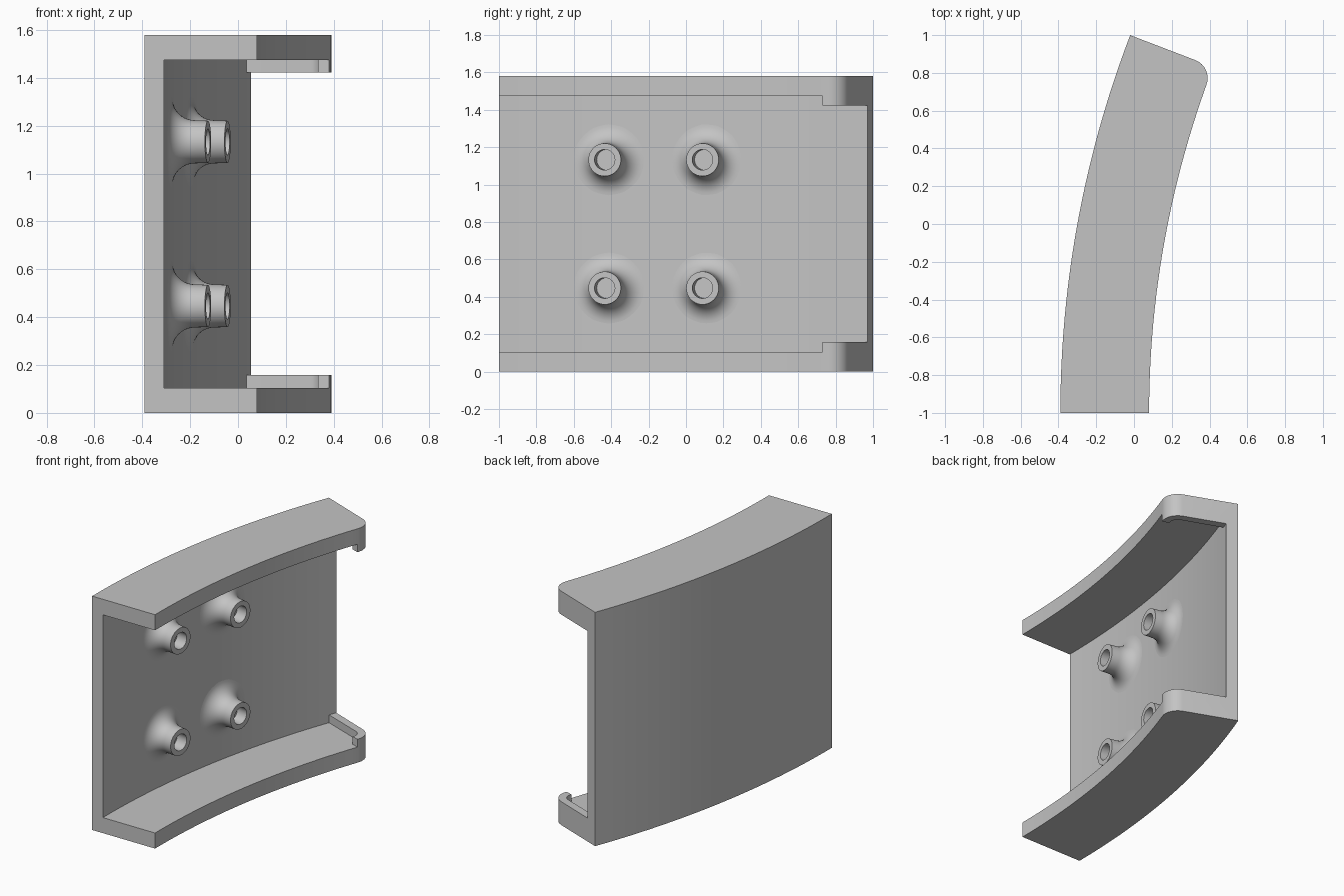
import bpy
import bmesh
import math
from mathutils import Vector

cube = bpy.data.objects.get("Cube")
if cube:
    bpy.data.objects.remove(cube, do_unlink=True)

# Shared dimensions: the panel follows an arc seen from above
R = 5.59                        # radius of the outer skin
CENTRE = Vector((R - 0.39, -1, 0))
SWEEP = math.radians(20.96)
HEIGHT, FLANGE = 1.58, 0.105
DEPTH, WALL = 0.47, 0.08
CORNER, LIP, LIP_H = 0.1, 0.05, 0.053
STEPS = 24

grey = bpy.data.materials.new("plain_grey")
grey.use_nodes = True
colour = (0.55, 0.55, 0.55, 1)
grey.diffuse_color = colour
grey.node_tree.nodes["Principled BSDF"].inputs["Base Color"].default_value = colour


def at(angle, depth):
    """Point on the arc, a given depth inside the outer skin."""
    r = R - depth
    return CENTRE + Vector((-r * math.cos(angle), r * math.sin(angle), 0))


def finish(name, bm):
    bmesh.ops.recalc_face_normals(bm, faces=bm.faces)
    mesh = bpy.data.meshes.new(name)
    bm.to_mesh(mesh)
    bm.free()
    mesh.materials.append(grey)
    obj = bpy.data.objects.new(name, mesh)
    bpy.context.collection.objects.link(obj)
    return obj


def slab(name, outline, z0, z1):
    """Extrude a plan outline between two heights."""
    bm = bmesh.new()
    face = bm.faces.new([bm.verts.new((p.x, p.y, z0)) for p in outline])
    top = bmesh.ops.extrude_face_region(bm, geom=[face])["geom"]
    bmesh.ops.translate(bm, vec=(0, 0, z1 - z0),
                        verts=[v for v in top if isinstance(v, bmesh.types.BMVert)])
    return finish(name, bm)


def smooth(obj):
    bpy.ops.object.select_all(action="DESELECT")
    obj.select_set(True)
    bpy.context.view_layer.objects.active = obj
    bpy.ops.object.shade_smooth_by_angle(angle=math.radians(30))


def rounded(inset, radius):
    """Rounded inner corner at the closed end, from the end face to the edge."""
    pts = []
    for i in range(9):
        t = math.pi / 2 * i / 8
        along = inset + radius * (1 - math.cos(t))
        across = inset + radius * (1 - math.sin(t))
        pts.append(at(SWEEP - along / (R - DEPTH), DEPTH - across))
    return pts


# Channel body: full block with rounded corner, hollowed between the flanges
angles = [SWEEP * i / STEPS for i in range(STEPS + 1)]
corner_start = SWEEP - CORNER / (R - DEPTH)
outer = [at(a, 0) for a in angles]
inner = [at(a, DEPTH) for a in reversed(angles) if a < corner_start - 0.002]
body = slab("channel_body", outer + rounded(0, CORNER) [::1] + inner, 0, HEIGHT)

wide = [-0.03] + angles + [SWEEP + 0.03]
pocket = [at(a, WALL) for a in wide] + [at(a, 2 * DEPTH) for a in reversed(wide)]
cutter = slab("pocket_cutter", pocket, FLANGE, HEIGHT - FLANGE)
cutter.hide_render = True
cut = body.modifiers.new("pocket", "BOOLEAN")
cut.operation = "DIFFERENCE"
cut.solver = "EXACT"
cut.object = cutter
bpy.context.view_layer.objects.active = body
bpy.ops.object.modifier_apply(modifier=cut.name)
bpy.data.objects.remove(cutter, do_unlink=True)
smooth(body)

# Hooked lips along the closed end of each flange
lip_end = SWEEP - 0.108 / (R - DEPTH)
lip = [at(SWEEP, WALL)] + rounded(0, CORNER)
lip += [at(lip_end, DEPTH), at(lip_end, DEPTH - LIP)]
lip += rounded(LIP, CORNER - LIP)[::-1]
lip += [at(SWEEP - LIP / (R - DEPTH), WALL)]
for name, z in (("lower_lip", FLANGE), ("upper_lip", HEIGHT - FLANGE - LIP_H)):
    smooth(slab(name, lip, z, z + LIP_H))

# Screw bosses: flared, hollow posts that share one tilted axis
TILT = math.radians(8.7)
AXIS = Vector((math.cos(TILT), -math.sin(TILT), 0))
SIDE = Vector((math.sin(TILT), math.cos(TILT), 0))
UP = Vector((0, 0, 1))
POST_R, HOLE_R, POST_H, FLARE = 0.09, 0.055, 0.155, 0.1
SIDES = 40


def boss(name, y, z):
    angle = math.asin((y + 1 + POST_H * math.sin(TILT)) / (R - WALL))
    base = at(angle, WALL) + UP * z
    profile = []
    for i in range(11):
        t = math.pi / 2 * i / 10
        profile.append((POST_R + FLARE * (1 - math.sin(t)), FLARE * (1 - math.cos(t))))
    profile += [(POST_R - 0.002, POST_H), (HOLE_R, POST_H), (HOLE_R, POST_H - 0.08)]
    bm = bmesh.new()
    rings = []
    for r, h in profile:
        ring = []
        for k in range(SIDES):
            a = math.tau * k / SIDES
            p = base + SIDE * (r * math.cos(a)) + UP * (r * math.sin(a))
            # settle the flare onto the curved wall
            gap = (p - CENTRE).xy.length - (R - WALL)
            ring.append(bm.verts.new(p + AXIS * (h + gap * max(0, 1 - h / FLARE))))
        rings.append(ring)
    for a, b in zip(rings, rings[1:]):
        for k in range(SIDES):
            n = (k + 1) % SIDES
            bm.faces.new((a[k], a[n], b[n], b[k]))
    bm.faces.new(rings[-1])
    bm.normal_update()
    obj = finish(name, bm)
    # the open skirt must face out of the wall
    if obj.data.polygons[-1].normal.dot(AXIS) < 0:
        obj.data.flip_normals()
    smooth(obj)


for row, z in (("lower", 0.447), ("upper", 1.133)):
    for end, y in (("front", -0.435), ("back", 0.088)):
        boss(f"{row}_{end}_boss", y, z)
